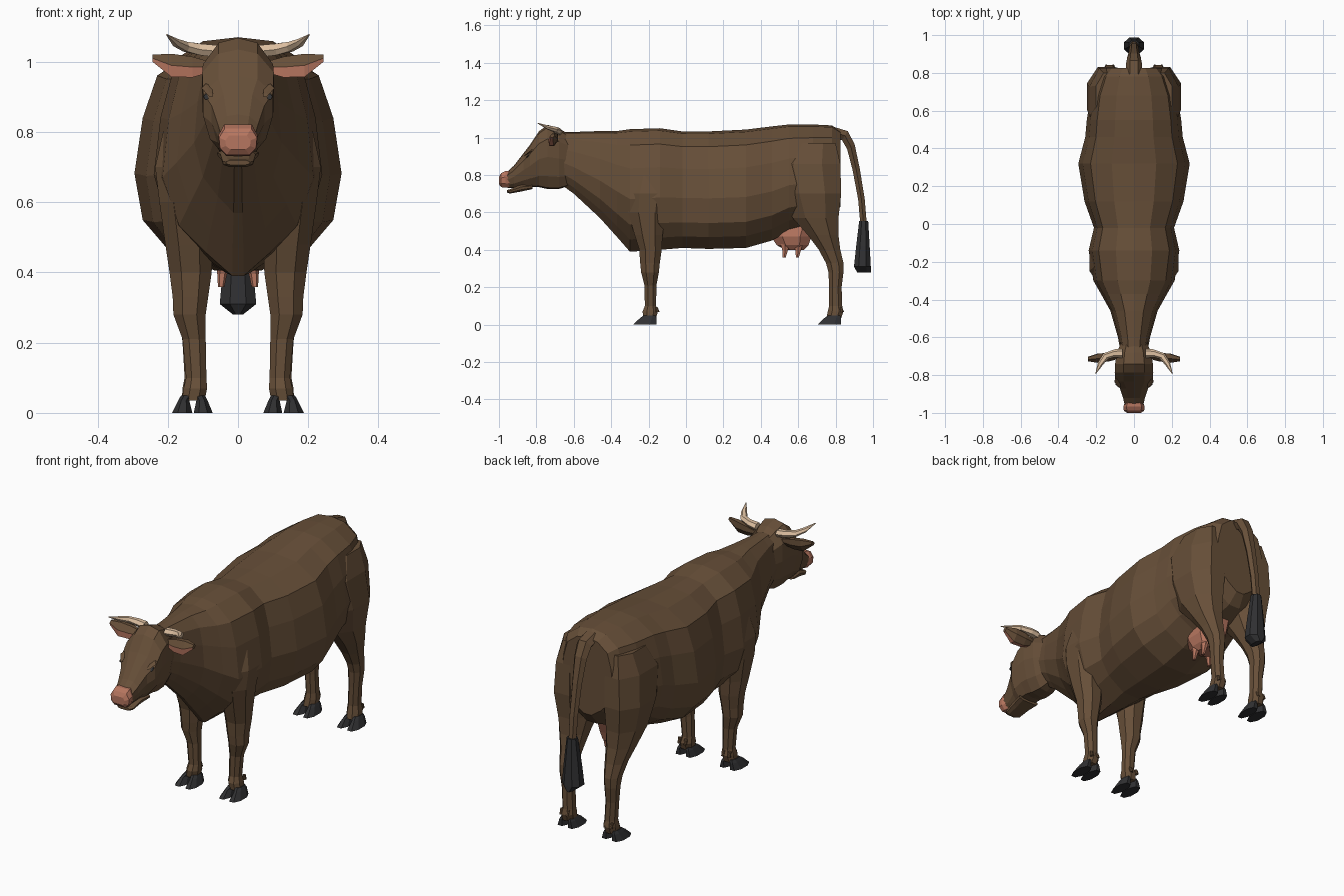
import bpy
import bmesh
from mathutils import Vector

cube = bpy.data.objects.get("Cube")
if cube:
    bpy.data.objects.remove(cube, do_unlink=True)


def make_material(name, rgb):
    mat = bpy.data.materials.new(name)
    mat.use_nodes = True
    mat.diffuse_color = (*rgb, 1)
    mat.node_tree.nodes["Principled BSDF"].inputs["Base Color"].default_value = (*rgb, 1)
    return mat


brown = make_material("brown hide", (.135, .078, .04))
pink = make_material("pink skin", (.47, .18, .115))
cream = make_material("cream horn", (.72, .52, .35))
charcoal = make_material("charcoal hoof", (.03, .03, .032))


def loft(name, rings, *mats, rule=None, flip=False):
    """Skin a list of equal-length point rings; optionally mirror in x."""
    bm = bmesh.new()
    side = -1 if flip else 1
    loops = [[bm.verts.new((p[0] * side, p[1], p[2])) for p in ring] for ring in rings]
    n = len(loops[0])
    for a, b in zip(loops, loops[1:]):
        for i in range(n):
            j = (i + 1) % n
            bm.faces.new((a[i], a[j], b[j], b[i]))
    bm.faces.new(loops[0])
    bm.faces.new(loops[-1])
    bmesh.ops.remove_doubles(bm, verts=bm.verts, dist=.0005)
    bmesh.ops.recalc_face_normals(bm, faces=bm.faces)
    if rule:
        for face in bm.faces:
            face.material_index = int(rule(face.calc_center_median(), face.normal))
    mesh = bpy.data.meshes.new(name)
    bm.to_mesh(mesh)
    bm.free()
    for mat in mats:
        mesh.materials.append(mat)
    obj = bpy.data.objects.new(name, mesh)
    bpy.context.collection.objects.link(obj)
    return obj


def pair(name, rings, *mats, rule=None):
    loft("left_" + name, rings, *mats, rule=rule)
    loft("right_" + name, rings, *mats, rule=rule, flip=True)


def slice_ring(y, top, bottom, width, profile):
    """Upright symmetric cross-section from a half profile of (width, height) fractions."""
    half = [(width * u, y, bottom + (top - bottom) * v) for u, v in profile]
    return half + [(-x, y, z) for x, y, z in reversed(half) if x > 0]


def level_ring(z, y0, y1, x0, x1, cut=.28):
    """Level chamfered rectangle."""
    cx, cy = (x1 - x0) * cut, (y1 - y0) * cut
    return [(x0 + cx, y0, z), (x1 - cx, y0, z), (x1, y0 + cy, z), (x1, y1 - cy, z),
            (x1 - cx, y1, z), (x0 + cx, y1, z), (x0, y1 - cy, z), (x0, y0 + cy, z)]


def tube(path, sides):
    """Rings of flat ellipses along a path of (centre, axis a, axis b)."""
    from math import cos, sin, tau
    return [[Vector(c) + Vector(a) * cos(tau * i / sides) + Vector(b) * sin(tau * i / sides)
             for i in range(sides)] for c, a, b in path]


# Body and neck: (y, top, bottom, half width, underside fullness)
body = [
    (-.71, 1.03, .78, .065, .6), (-.6, 1.03, .7, .085, .5), (-.46, 1.035, .57, .125, .4),
    (-.37, 1.035, .47, .175, .35), (-.3, 1.045, .39, .215, .3), (-.14, 1.05, .4, .24, .6),
    (-.02, 1.033, .41, .212, 1), (.12, 1.033, .405, .262, 1), (.32, 1.043, .41, .295, 1),
    (.46, 1.06, .45, .258, 1), (.55, 1.07, .5, .25, .9), (.68, 1.07, .53, .23, .8),
    (.78, 1.065, .57, .19, .7), (.825, 1.035, .63, .15, .6)]


def body_profile(full):
    return [(0, 1), (.4, .98), (.78, .87), (.92, .68), (1, .43),
            (.72 + .2 * full, .22), (.3 + .4 * full, .1), (.25 * full, 0), (0, 0)]


loft("body", [slice_ring(y, t, b, w, body_profile(f)) for y, t, b, w, f in body], brown)

# Head with brow, cheeks and tapering face
head_profile = [(0, 1), (.55, .96), (1, .78), (1, .5), (.8, .2), (.45, .02), (0, 0)]
head = [(-.63, 1.02, .74, .07), (-.68, 1.05, .725, .09), (-.74, 1.068, .725, .1),
        (-.785, 1.035, .735, .102), (-.835, .96, .735, .1), (-.87, .915, .735, .075),
        (-.92, .85, .73, .058), (-.955, .818, .73, .05)]
loft("head", [slice_ring(*row, head_profile) for row in head], brown)

# Muzzle and lower jaw
muzzle_profile = [(0, 1), (.7, 1), (1, .65), (.95, .25), (.6, 0), (0, 0)]
muzzle = [(-.945, .822, .735, .048), (-.965, .822, .732, .056),
          (-.988, .81, .735, .054), (-1, .79, .75, .036)]
loft("muzzle", [slice_ring(*row, muzzle_profile) for row in muzzle], pink)
jaw = [(-.82, .75, .725, .06), (-.88, .75, .712, .05), (-.94, .724, .701, .044),
       (-.958, .72, .706, .034)]
loft("lower_jaw", [slice_ring(*row, muzzle_profile) for row in jaw], brown)

# Eyes under heavy brows
pair("brow", tube([((.085, -.8, .935), (.012, 0, 0), (0, .008, .01)),
                   ((.088, -.835, .925), (.016, 0, 0), (0, .01, .012)),
                   ((.078, -.862, .905), (.008, 0, 0), (0, .005, .006))], 5), brown)
pair("eye", tube([((.085, -.838, .905), (.012, 0, 0), (0, .012, .012)),
                  ((.09, -.85, .9), (.008, 0, 0), (0, .007, .008))], 6), charcoal)

# Ears: brown backs, pink hollows facing forward and down
ear = [((.075, -.7, .985), (0, .012, 0), (0, .006, .016)),
       ((.13, -.705, .985), (0, .022, 0), (0, .012, .034)),
       ((.19, -.71, .99), (0, .025, 0), (0, .012, .038)),
       ((.243, -.715, 1.01), (0, .012, 0), (0, .004, .012))]
pair("ear", tube(ear, 6), brown, pink,
     rule=lambda c, n: c.z < 1.004 and n.y < .35 and n.z < .5)

# Horns sweep outward, then forward and up
horn = [((.06, -.685, 1.03), (0, .024, 0), (0, 0, .02)),
        ((.105, -.685, 1.035), (-.004, .022, 0), (0, 0, .019)),
        ((.15, -.7, 1.043), (.012, .015, 0), (0, 0, .016)),
        ((.178, -.74, 1.055), (.013, .006, 0), (0, 0, .012)),
        ((.203, -.793, 1.077), (.002, 0, 0), (0, 0, .002))]
pair("horn", tube(horn, 6), cream)

# Front legs: (height, front, back, inner, outer)
front_leg = [(.86, -.26, -.1, .1, .2), (.7, -.31, -.09, .09, .236), (.6, -.31, -.11, .08, .224),
             (.48, -.275, -.125, .072, .207), (.4, -.25, -.13, .075, .195),
             (.33, -.245, -.14, .085, .186), (.28, -.24, -.145, .092, .184),
             (.21, -.222, -.158, .092, .158), (.1, -.22, -.16, .09, .148),
             (.07, -.232, -.15, .088, .155), (.035, -.228, -.16, .095, .16)]
pair("front_leg", [level_ring(*row) for row in front_leg], brown)

# Hind legs with broad thighs and angled hocks
hind_leg = [(.97, .56, .8, .06, .2), (.86, .475, .825, .05, .236), (.7, .52, .83, .045, .25),
            (.57, .57, .815, .055, .226), (.48, .65, .815, .07, .205),
            (.4, .71, .825, .08, .182), (.33, .748, .842, .09, .17), (.28, .762, .842, .095, .166),
            (.2, .765, .832, .098, .158), (.1, .765, .835, .094, .152),
            (.07, .758, .842, .09, .158), (.035, .75, .83, .095, .16)]
pair("hind_leg", [level_ring(*row) for row in hind_leg], brown)

# Cloven hooves and dewclaws on every foot
for label, heel in (("front", -.158), ("hind", .828)):
    for toe, inner, outer, spread in (("inner", .094, .126, -.022), ("outer", .13, .162, .026)):
        low_in = inner + min(spread, 0)
        low_out = outer + max(spread, 0)
        claw = [(.05, heel - .066, heel - .005, inner, outer),
                (.035, heel - .088, heel, inner + spread / 3, outer + spread / 3),
                (0, heel - .125, heel, low_in, low_out)]
        pair(f"{label}_{toe}_hoof", [level_ring(*row) for row in claw], charcoal)
        mid = (inner + outer) / 2
        claw = [(.095, heel - .005, heel + .006, mid - .008, mid + .008),
                (.068, heel - .005, heel + .017, mid - .007, mid + .007)]
        pair(f"{label}_{toe}_dewclaw", [level_ring(*row) for row in claw], brown)

# Tail arches off the rump and hangs down
tail = [((0, .79, 1.03), (.045, 0, 0), (0, .005, .03)),
        ((0, .85, 1.01), (.042, 0, 0), (0, .018, .028)),
        ((0, .882, .95), (.036, 0, 0), (0, .023, .015)),
        ((0, .91, .83), (.028, 0, 0), (0, .022, .005)),
        ((0, .938, .67), (.024, 0, 0), (0, .02, .003)),
        ((0, .95, .53), (.022, 0, 0), (0, .02, 0))]
loft("tail", tube(tail, 6), brown)
tuft = [(.555, .926, .974, -.026, .026), (.42, .91, .982, -.042, .042),
        (.31, .898, .988, -.052, .052), (.28, .915, .988, -.014, .014)]
loft("tail_tuft", [level_ring(*row) for row in tuft], charcoal)

# Udder and four teats
udder = [(.54, .45, .7, -.07, .07), (.47, .455, .67, -.08, .08),
         (.425, .485, .655, -.066, .066), (.4, .53, .63, -.045, .045)]
loft("udder", [level_ring(*row) for row in udder], pink)
for label, y in (("front", .53), ("hind", .6)):
    teat = [((.038, y, .43), (.026, 0, 0), (0, .028, 0)),
            ((.045, y, .395), (.014, 0, 0), (0, .016, 0)),
            ((.048, y - .005, .358), (.009, 0, 0), (0, .009, 0))]
    pair(label + "_teat", tube(teat, 6), pink)
